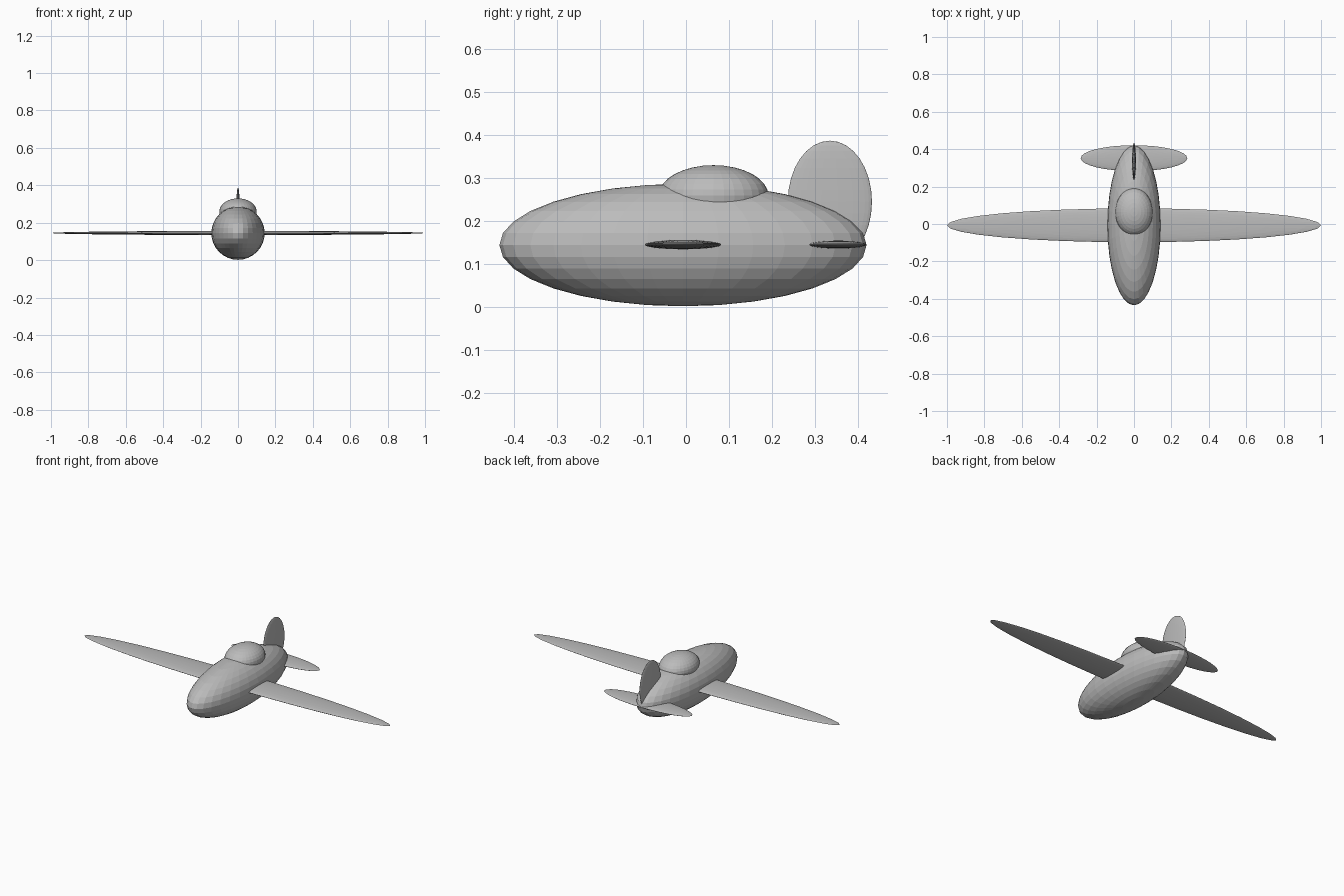
import bpy

if "Cube" in bpy.data.objects:
    bpy.data.objects.remove(bpy.data.objects["Cube"])

grey = bpy.data.materials.new("plain grey")
grey.diffuse_color = (0.5, 0.5, 0.5, 1)
grey.use_nodes = True
grey.node_tree.nodes["Principled BSDF"].inputs["Base Color"].default_value = grey.diffuse_color


def ellipsoid(name, centre, radii):
    """Faceted sphere stretched to the given radii."""
    bpy.ops.mesh.primitive_uv_sphere_add(segments=32, ring_count=16, radius=1, location=centre)
    ob = bpy.context.object
    ob.name = name
    ob.scale = radii
    bpy.ops.object.transform_apply(location=False, rotation=False, scale=True)
    ob.data.materials.append(grey)
    return ob


MID = 0.144   # height of the body axis
Y0 = -0.007   # middle of the body

# Body and cockpit bubble
ellipsoid("fuselage", (0, Y0, MID), (0.1425, 0.4275, 0.1425))
ellipsoid("canopy", (0, 0.064, 0.259), (0.1, 0.128, 0.071))

# Thin lifting surfaces, each spanning both sides
ellipsoid("main_wing", (0, Y0, MID + 0.001), (1.0, 0.0905, 0.011))
ellipsoid("tailplane", (0, 0.352, MID + 0.001), (0.285, 0.069, 0.0095))

# Upright tail fin
ellipsoid("tail_fin", (0, 0.335, 0.245), (0.0105, 0.098, 0.142))
